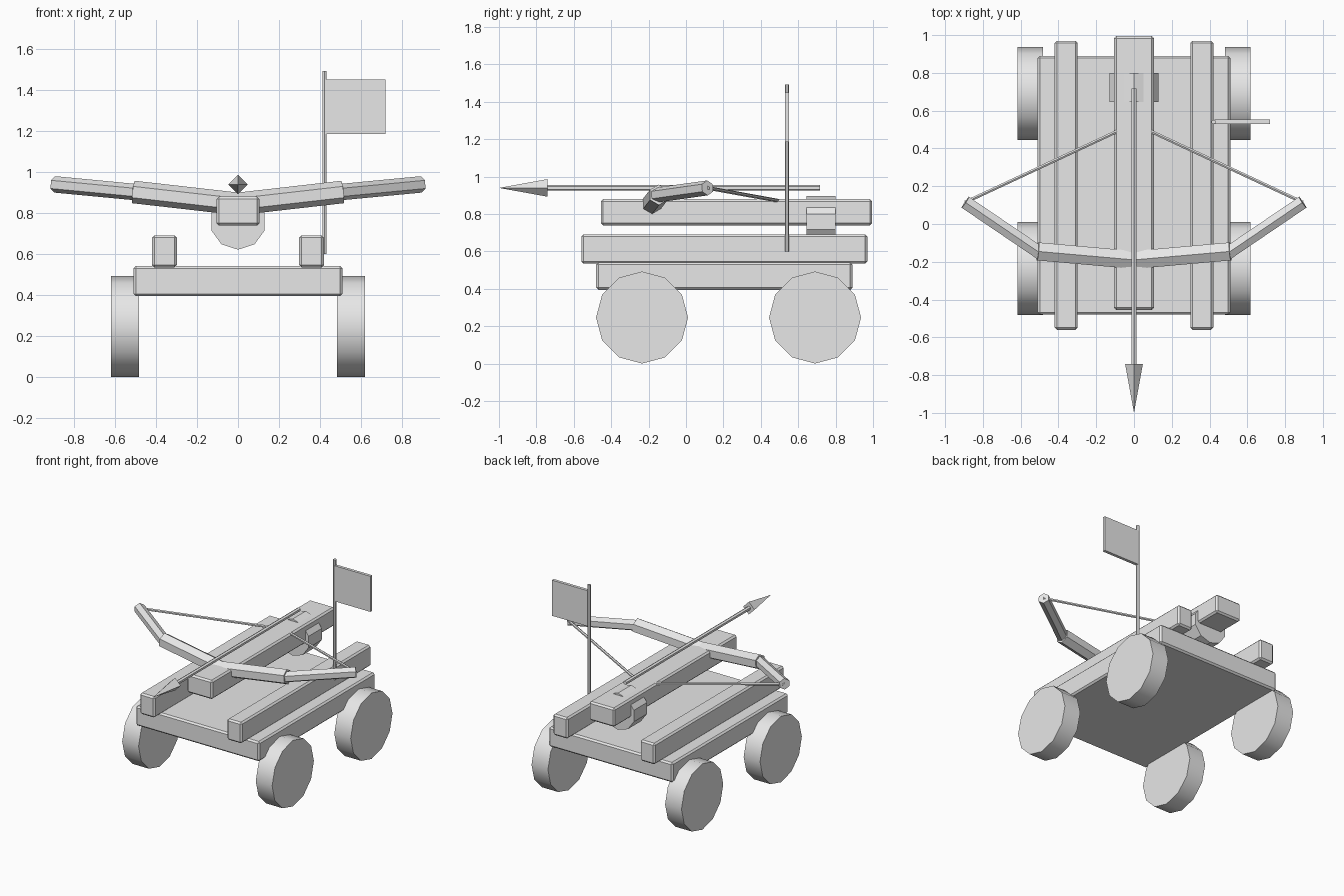
import bpy, math
from mathutils import Vector, Matrix

if "Cube" in bpy.data.objects:
    bpy.data.objects.remove(bpy.data.objects["Cube"])

wood = bpy.data.materials.new("plain grey")
wood.diffuse_color = (0.8, 0.8, 0.8, 1)
wood.use_nodes = True
wood.node_tree.nodes["Principled BSDF"].inputs["Base Color"].default_value = wood.diffuse_color


def box(name, lo, hi, bevel=0.0):
    """Axis-aligned box between two corners, with optional chamfered edges."""
    lo, hi = Vector(lo), Vector(hi)
    bpy.ops.mesh.primitive_cube_add(size=1, location=(lo + hi) / 2)
    ob = bpy.context.object
    ob.name = name
    ob.data.transform(Matrix.Diagonal((*(hi - lo), 1)))
    ob.data.materials.append(wood)
    if bevel:
        mod = ob.modifiers.new("chamfer", 'BEVEL')
        mod.width, mod.segments = bevel, 1
    return ob


def rod(name, a, b, r1, sides, r2=None, up=(0, 0, 1), smooth=False):
    """Prism or cone from a to b with one corner pointing towards up."""
    a, b = Vector(a), Vector(b)
    bpy.ops.mesh.primitive_cone_add(vertices=sides, radius1=r1,
                                    radius2=r1 if r2 is None else r2,
                                    depth=(b - a).length)
    ob = bpy.context.object
    ob.name = name
    z = (b - a).normalized()
    y = (Vector(up) - z * z.dot(Vector(up))).normalized()
    x = y.cross(z)
    ob.matrix_world = Matrix.Translation((a + b) / 2) @ Matrix((x, y, z)).transposed().to_4x4()
    ob.data.materials.append(wood)
    if smooth:
        bpy.ops.object.shade_smooth_by_angle(angle=math.radians(35))
    return ob


# Cart bed and the central stock
box("bed", (-0.51, -0.48, 0.395), (0.51, 0.89, 0.542), 0.012)
box("stock", (-0.105, -0.455, 0.74), (0.105, 0.995, 0.88), 0.012)

# Winch drum around the rear of the stock
rod("winch_drum", (0, 0.645, 0.759), (0, 0.80, 0.759), 0.137, 10)

for s, side in ((-1, "left"), (1, "right")):
    # Rail along the bed
    xs = sorted((s * 0.298, s * 0.42))
    box(side + "_rail", (xs[0], -0.56, 0.535), (xs[1], 0.97, 0.692), 0.012)
    # Wheels
    for y, end in ((-0.235, "front"), (0.69, "rear")):
        rod(f"{end}_{side}_wheel", (s * 0.483, y, 0.247), (s * 0.618, y, 0.247),
            0.246, 12, smooth=True)
    # Two-piece bow limb and its string
    elbow, tip = (s * 0.51, -0.145, 0.903), (s * 0.893, 0.115, 0.94)
    rod(side + "_inner_limb", (0, -0.19, 0.845), elbow, 0.055, 6)
    rod(side + "_outer_limb", (s * 0.495, -0.155, 0.902), tip, 0.04, 6)
    rod(side + "_string", tip, (s * 0.09, 0.49, 0.872), 0.01, 6)

# Loaded bolt
rod("bolt_shaft", (0, -0.745, 0.94), (0, 0.717, 0.94), 0.015, 6)
rod("bolt_head", (0, -0.74, 0.94), (0, -1.0, 0.94), 0.047, 4, r2=0)

# Flag on its pole
rod("flag_pole", (0.421, 0.54, 0.60), (0.421, 0.54, 1.493), 0.012, 6, up=(0, 1, 0))
box("flag", (0.425, 0.53, 1.185), (0.72, 0.552, 1.45))
